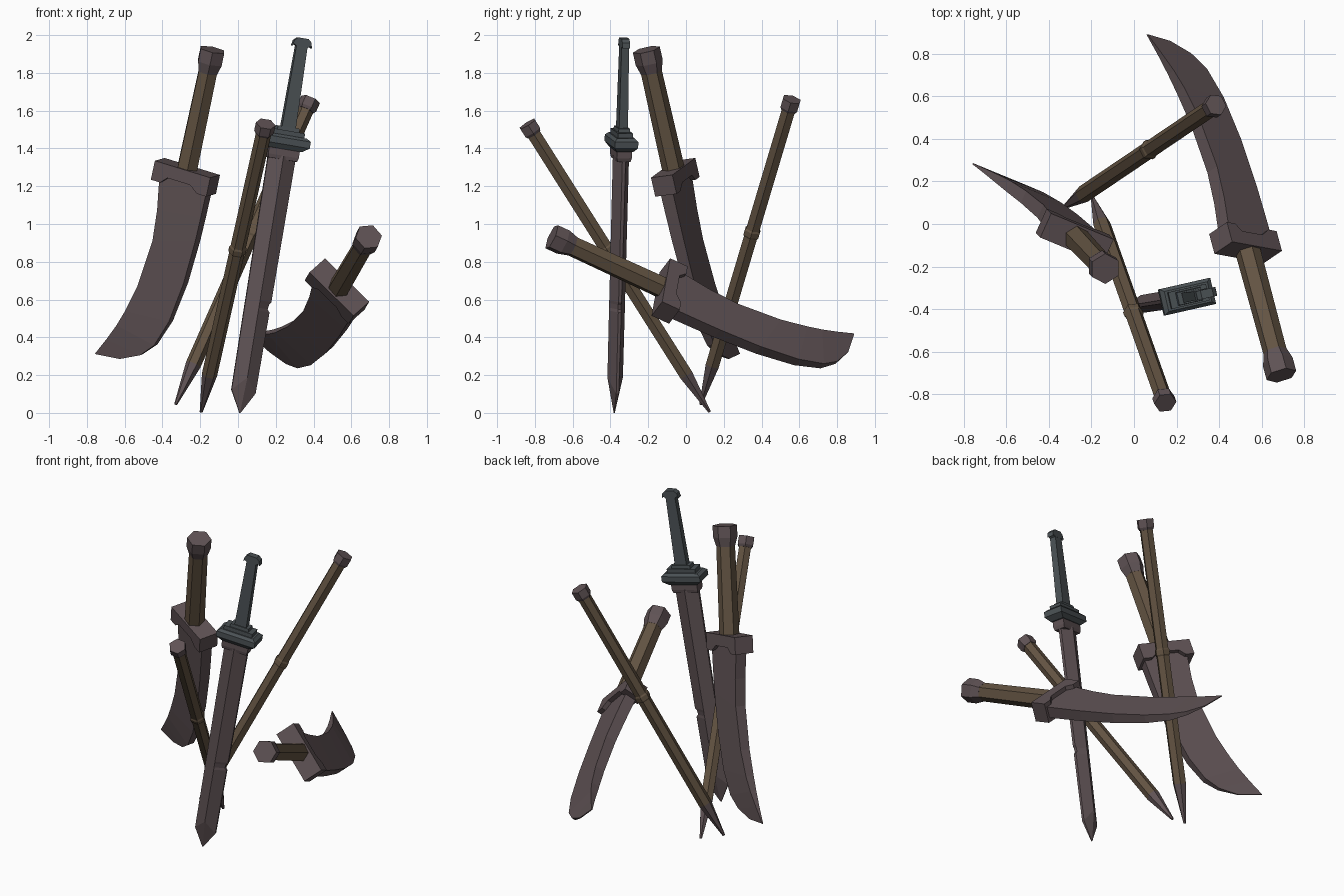
import bpy, bmesh, math
from mathutils import Vector, Matrix

if "Cube" in bpy.data.objects:
    bpy.data.objects.remove(bpy.data.objects["Cube"])

def material(name, rgb):
    m = bpy.data.materials.new(name)
    m.diffuse_color = (*rgb, 1)
    m.use_nodes = True
    m.node_tree.nodes["Principled BSDF"].inputs["Base Color"].default_value = m.diffuse_color
    return m

METAL = material("dull_metal", (0.115, 0.085, 0.09))
WOOD = material("wood", (0.125, 0.088, 0.055))
IRON = material("dark_iron", (0.07, 0.083, 0.09))

def loft(name, rings, mat, frame):
    """Skin a list of equal-length point rings and cap both ends."""
    bm = bmesh.new()
    rows = [[bm.verts.new(p) for p in r] for r in rings]
    n = len(rows[0])
    for a, b in zip(rows, rows[1:]):
        for i in range(n):
            j = (i + 1) % n
            bm.faces.new((a[i], a[j], b[j], b[i]))
    bm.faces.new(rows[0][::-1])
    bm.faces.new(rows[-1])
    bmesh.ops.recalc_face_normals(bm, faces=bm.faces)
    me = bpy.data.meshes.new(name)
    bm.to_mesh(me)
    bm.free()
    me.materials.append(mat)
    ob = bpy.data.objects.new(name, me)
    ob.matrix_world = frame
    bpy.context.collection.objects.link(ob)
    return ob

def hexes(stations, turn=0):
    """Hexagonal rings from (height, radius) pairs."""
    return [[(r * math.cos(turn + k * math.pi / 3), r * math.sin(turn + k * math.pi / 3), h)
             for k in range(6)] for h, r in stations]

def rects(stations, dx=0):
    """Rectangular rings from (height, half width, half depth)."""
    return [[(dx - x, -y, h), (dx + x, -y, h), (dx + x, y, h), (dx - x, y, h)] for h, x, y in stations]

def make_frame(origin, axis, across):
    """Local z along axis, local x as near to across as possible."""
    z = Vector(axis).normalized()
    x = Vector(across)
    x = (x - z * x.dot(z)).normalized()
    y = z.cross(x)
    m = Matrix((x, y, z)).transposed().to_4x4()
    m.translation = Vector(origin)
    return m

# Stakes: sharpened tip, shaft, middle ring, end cap
def stake(tag, tip, top):
    tip, top = Vector(tip), Vector(top)
    f = make_frame(tip, top - tip, (1, 0, 0))
    L = (top - tip).length
    loft(tag + "_tip", hexes([(0, .008), (.13 * L, .041)]), METAL, f)
    loft(tag + "_shaft", hexes([(.13 * L, .041), (L - .05, .041)]), WOOD, f)
    loft(tag + "_ring", hexes([(.55 * L, .041), (.555 * L, .047), (.57 * L, .047), (.575 * L, .041)]), WOOD, f)
    loft(tag + "_cap", hexes([(L - .065, .044), (L - .05, .053), (L, .053)]), METAL, f)

stake("front_stake", (-.195, .125, .005), (.147, -.84, 1.53))
stake("back_stake", (-.33, .078, .045), (.385, .56, 1.66))

# Machetes: (spine height, spine x, edge height, edge x, half thickness)
BLADE = [(.0, .135, .0, -.15, .036), (.2, .105, .17, -.148, .035),
         (.367, .095, .30, -.145, .034), (.626, .126, .543, -.128, .031),
         (.78, .168, .765, -.09, .027), (.868, .201, .913, -.033, .021),
         (.96, .245, .988, .037, .012), (1.056, .296, 1.042, .149, .003)]
# Guard outline with a shallow notch over the blade
GUARD = [(-.165, -.06), (.165, -.06), (.165, .045), (.11, .045), (.075, .01),
         (-.06, .01), (-.11, .045), (-.165, .045)]

def machete(tag, guard, axis, across):
    f = make_frame(guard, axis, across)
    loft(tag + "_blade", [[(sx, -t, sz), (ex, -t, ez), (ex, t, ez), (sx, t, sz)]
                          for sz, sx, ez, ex, t in BLADE], METAL, f)
    loft(tag + "_guard", [[(x, y, z) for x, z in GUARD] for y in (-.0625, .0625)], METAL, f)
    turn = math.radians(5)
    loft(tag + "_grip", hexes([(-.04, .06), (-.60, .056)], turn), WOOD, f)
    loft(tag + "_pommel", hexes([(-.59, .057), (-.645, .073), (-.715, .073)], turn), METAL, f)

machete("left_machete", (-.28, -.055, 1.24), (-.203, .217, -.955), (-.889, .369, .272))
machete("right_machete", (.522, -.08, .642), (-.238, .882, -.406), (-.708, .132, .694))

# Straight sword: diamond-section blade with a small nick
f = make_frame((.01, -.38, 0), (.325, .052, 1.99), (.974, .22, 0))
def blade_ring(h, left, right, edge, ridge, drop=0):
    return [(-left, -edge, h), (0, -ridge, h + drop), (right, -edge, h),
            (right, edge, h), (0, ridge, h + drop), (-left, edge, h)]
loft("sword_blade", [blade_ring(0, .003, .003, .002, .003),
                     blade_ring(.115, .066, .066, .007, .042, .075),
                     blade_ring(.55, .069, .069, .008, .043),
                     blade_ring(.565, .069, .056, .008, .043),
                     blade_ring(.59, .069, .06, .008, .043),
                     blade_ring(.605, .069, .070, .008, .043),
                     blade_ring(1.38, .075, .075, .009, .044)], METAL, f)
loft("sword_collar", rects([(1.36, .078, .036), (1.38, .084, .04), (1.43, .084, .04)]), METAL, f)
loft("sword_guard", rects([(1.415, .09, .045), (1.44, .125, .063), (1.475, .125, .063), (1.49, .105, .048)], .004), IRON, f)
loft("sword_guard_step", rects([(1.485, .092, .04), (1.515, .092, .04)], .004), IRON, f)
loft("sword_guard_top", rects([(1.51, .062, .032), (1.535, .058, .03)], .006), IRON, f)
loft("sword_grip", rects([(1.53, .038, .024), (1.98, .03, .02)], .008), IRON, f)
# Pommel cap with drooping ends
CAP = [(-.03, 1.965), (-.043, 1.975), (-.053, 1.965), (-.047, 1.995), (-.028, 2.012),
       (.028, 2.012), (.047, 1.995), (.053, 1.965), (.043, 1.975), (.03, 1.965)]
loft("sword_pommel", [[(x + .009, y, z) for x, z in CAP] for y in (-.021, .021)], IRON, f)
